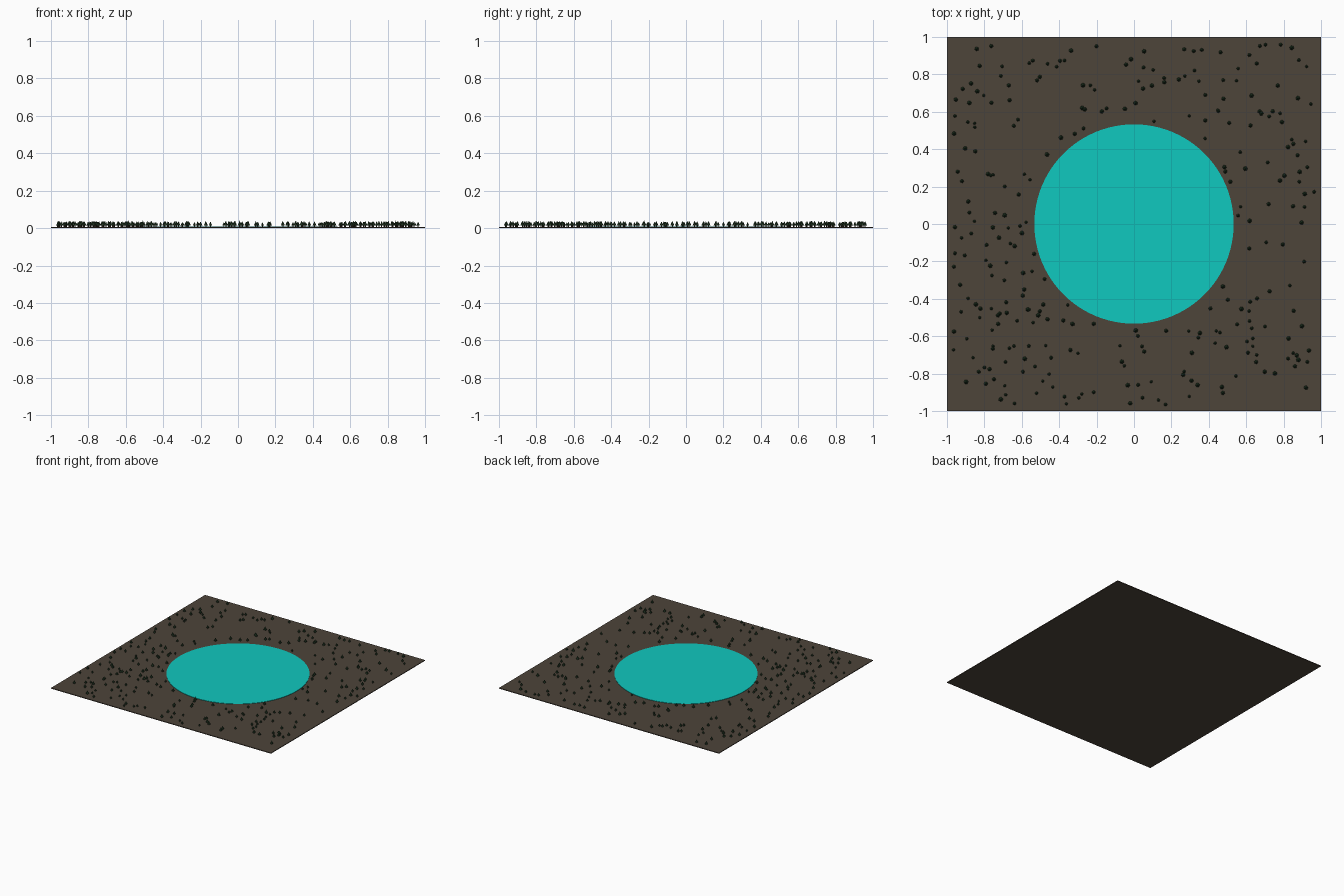
import bpy, bmesh, math, random
from mathutils import Matrix

if "Cube" in bpy.data.objects:
    bpy.data.objects.remove(bpy.data.objects["Cube"])

random.seed(7)
GROUND_TOP = 0.006
LAKE_RADIUS = 0.533


def material(name, rgb):
    mat = bpy.data.materials.new(name)
    mat.diffuse_color = (*rgb, 1.0)
    mat.use_nodes = True
    mat.node_tree.nodes["Principled BSDF"].inputs["Base Color"].default_value = mat.diffuse_color
    return mat


def finish(bm, name, mat):
    mesh = bpy.data.meshes.new(name)
    bm.to_mesh(mesh)
    bm.free()
    mesh.materials.append(mat)
    obj = bpy.data.objects.new(name, mesh)
    bpy.context.collection.objects.link(obj)
    return obj


def add_cone(bm, x, y, z0, z1, r0, r1, sides, turn=0.0):
    place = Matrix.Translation((x, y, (z0 + z1) / 2)) @ Matrix.Rotation(turn, 4, 'Z')
    bmesh.ops.create_cone(bm, cap_ends=True, segments=sides, radius1=r0, radius2=r1,
                          depth=z1 - z0, matrix=place)


# Thin square ground
bm = bmesh.new()
bmesh.ops.create_cube(bm, size=1.0, matrix=Matrix.Translation((0, 0, GROUND_TOP / 2))
                      @ Matrix.Diagonal((2, 2, GROUND_TOP, 1)))
finish(bm, "ground", material("earth", (0.075, 0.058, 0.042)))

# Round flat lake, just above the ground
bm = bmesh.new()
add_cone(bm, 0, 0, GROUND_TOP - 0.002, GROUND_TOP + 0.003, LAKE_RADIUS, LAKE_RADIUS, 96)
finish(bm, "lake", material("water", (0.005, 0.58, 0.52)))

# Scattered conifers around the lake: short trunk and pointed crown
crowns, trunks = bmesh.new(), bmesh.new()
count = 0
while count < 290:
    x, y = random.uniform(-0.965, 0.965), random.uniform(-0.965, 0.965)
    if math.hypot(x, y) < LAKE_RADIUS + 0.02:
        continue
    size = random.uniform(0.65, 1.0)
    base = GROUND_TOP + 0.008
    add_cone(trunks, x, y, GROUND_TOP - 0.001, base + 0.001, 0.003 * size, 0.003 * size, 5)
    add_cone(crowns, x, y, base, base + 0.026 * size, 0.0125 * size, 0.0, 6,
             random.uniform(0, math.tau))
    count += 1
finish(crowns, "tree_crowns", material("needles", (0.018, 0.045, 0.02)))
finish(trunks, "tree_trunks", material("bark", (0.04, 0.03, 0.02)))
